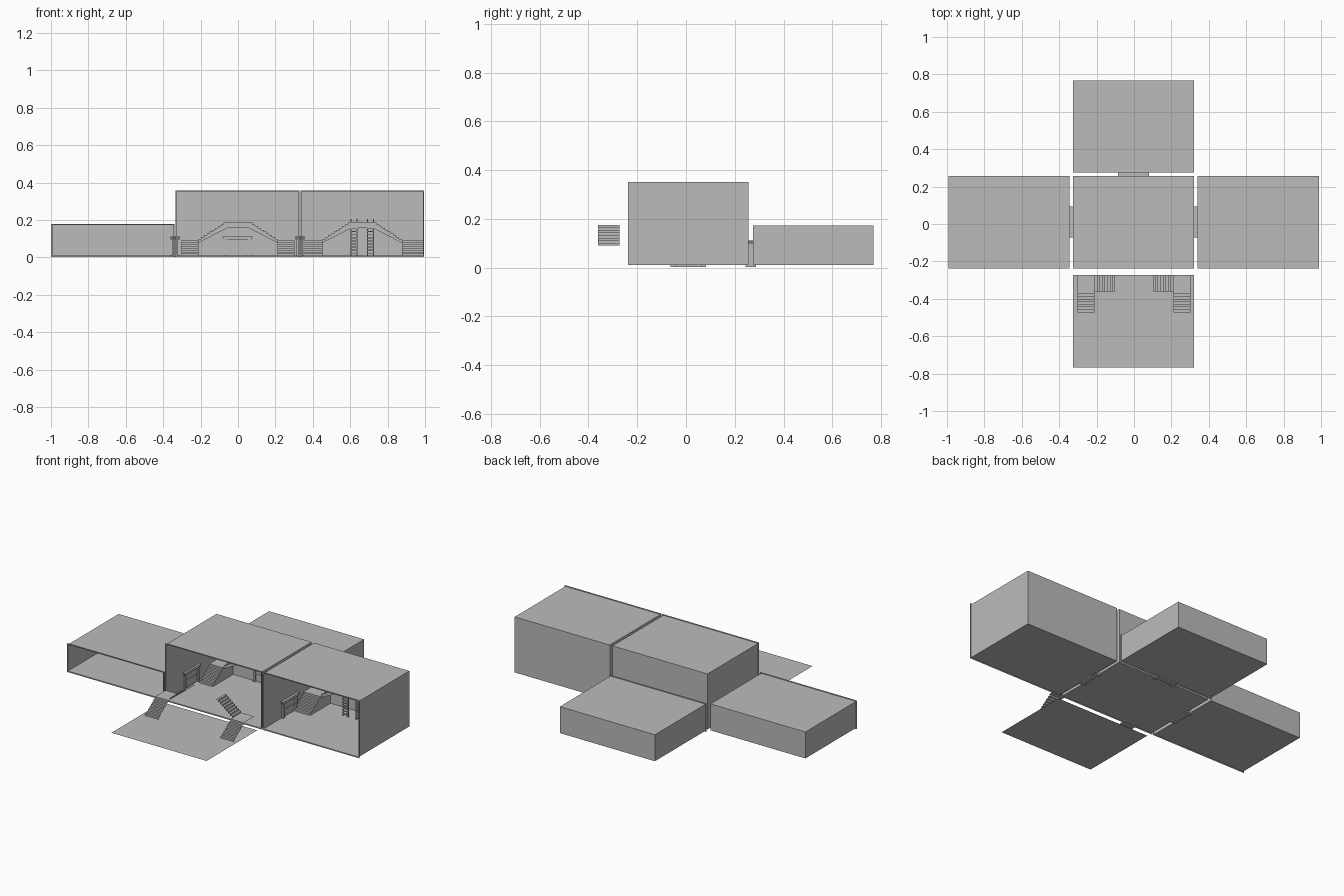
import bpy, bmesh
from mathutils import Matrix

if "Cube" in bpy.data.objects:
    bpy.data.objects.remove(bpy.data.objects["Cube"])

grey = bpy.data.materials.new("plain grey")
grey.diffuse_color = (0.5, 0.5, 0.5, 1)
grey.use_nodes = True
grey.node_tree.nodes["Principled BSDF"].inputs["Base Color"].default_value = grey.diffuse_color


def finish(bm, name):
    bmesh.ops.recalc_face_normals(bm, faces=bm.faces)
    me = bpy.data.meshes.new(name)
    bm.to_mesh(me)
    bm.free()
    me.materials.append(grey)
    ob = bpy.data.objects.new(name, me)
    bpy.context.collection.objects.link(ob)
    return ob


def sweep(bm, pts, axis, a, b, closed=True):
    """Extrude a profile along x (points are y,z) or along y (points are x,z)."""
    def put(p, t):
        return (t, p[0], p[1]) if axis == 'x' else (p[0], t, p[1])
    va = [bm.verts.new(put(p, a)) for p in pts]
    vb = [bm.verts.new(put(p, b)) for p in pts]
    n = len(pts)
    for i in range(n if closed else n - 1):
        j = (i + 1) % n
        bm.faces.new((va[i], va[j], vb[j], vb[i]))
    if closed:
        bm.faces.new(va)
        bm.faces.new(vb[::-1])


def box(bm, x0, x1, y0, y1, z0, z1):
    sweep(bm, [(x0, z0), (x1, z0), (x1, z1), (x0, z1)], 'y', y0, y1)


def steps(u0, z0, u1, z1, n):
    """Stepped line rising from (u0,z0) to (u1,z1)."""
    pts = [(u0, z0)]
    for i in range(n):
        u = u0 + (u1 - u0) * i / n
        z = z0 + (z1 - z0) * (i + 1) / n
        pts += [(u, z), (u + (u1 - u0) / n, z)]
    return pts


FLOOR = 0.01


# Rooms: thin shells, open to the front, with a flat rim round the opening
def room(name, x0, x1, y0, y1, h):
    bm = bmesh.new()
    p = [(x0, FLOOR), (x1, FLOOR), (x1, h), (x0, h)]
    sweep(bm, p, 'y', y0, y1)
    bm.normal_update()
    front = [f for f in bm.faces if all(abs(v.co.y - y0) < 1e-5 for v in f.verts)]
    bmesh.ops.delete(bm, geom=front, context='FACES_ONLY')
    finish(bm, name)
    bm = bmesh.new()
    r = 0.007
    q = [(x0 - r, FLOOR - r), (x1 + r, FLOOR - r), (x1 + r, h + r), (x0 - r, h + r)]
    vi = [bm.verts.new((x, y0, z)) for x, z in p]
    vo = [bm.verts.new((x, y0, z)) for x, z in q]
    for i in range(4):
        j = (i + 1) % 4
        bm.faces.new((vi[i], vi[j], vo[j], vo[i]))
    finish(bm, name + "_rim")


room("centre_room", -0.326, 0.322, -0.237, 0.256, 0.352)
room("right_room", 0.34, 0.988, -0.237, 0.256, 0.352)
room("left_room", -0.993, -0.346, -0.237, 0.256, 0.173)
room("back_room", -0.326, 0.322, 0.275, 0.768, 0.173)

# Front courtyard floor
bm = bmesh.new()
sweep(bm, [(-0.326, FLOOR), (0.322, FLOOR)], 'y', -0.766, -0.273, closed=False)
finish(bm, "front_floor")


# Double staircase with landings and a balcony, against the back wall
def staircase(name, cx, outer, back):
    mid = back - 0.088
    foot = mid - 0.112
    bm = bmesh.new()
    for s in (-1, 1):
        xa, xb = sorted((cx + s * 0.212, cx + s * outer))
        box(bm, xa, xb, mid, back, FLOOR, 0.09)
        sweep(bm, steps(foot, FLOOR, mid, 0.09, 8) + [(mid, FLOOR)], 'x', xa, xb)
    finish(bm, name + "_lower_flights")
    bm = bmesh.new()
    up = steps(-0.212, 0.09, -0.062, 0.187, 10)
    prof = [(-0.212, 0.078)] + up + [(-x, z) for x, z in up[::-1]]
    prof += [(0.212, 0.078), (0.058, 0.157), (-0.058, 0.157)]
    sweep(bm, [(cx + x, z) for x, z in prof], 'y', mid, back)
    finish(bm, name + "_balcony")
    return mid


staircase("centre_stairs", 0.0, 0.302, 0.256)
mid = staircase("right_stairs", 0.664, 0.324, 0.256)

# Bare stepped sheets on the front floor
for s, side in ((-1, "left"), (1, "right")):
    bm = bmesh.new()
    xa, xb = sorted((s * 0.212, s * 0.302))
    low = steps(-0.472, FLOOR, -0.361, 0.09, 8) + [(-0.273, 0.09)]
    sweep(bm, low, 'x', xa, xb, closed=False)
    sweep(bm, steps(s * 0.212, 0.09, s * 0.102, 0.175, 8), 'y', -0.361, -0.273, closed=False)
    finish(bm, side + "_front_steps")

# Ladders up to the right room's balcony
for s, side in ((-1, "left"), (1, "right")):
    bm = bmesh.new()
    c = 0.664 + s * 0.045
    for e in (-0.016, 0.016):
        box(bm, c + e - 0.003, c + e + 0.003, mid - 0.008, mid - 0.001, FLOOR, 0.206)
    for i in range(9):
        z = 0.02 + i * 0.0165
        box(bm, c - 0.016, c + 0.016, mid - 0.007, mid - 0.002, z, z + 0.005)
    finish(bm, side + "_ladder")


# Door frames passing through the paired walls
def door_frame(name, cx, cy, turned):
    bm = bmesh.new()
    for s in (-1, 1):
        a, b = sorted((s * 0.056, s * 0.07))
        box(bm, a, b, -0.017, 0.017, 0.003, 0.098)
        a, b = sorted((s * 0.053, s * 0.073))
        box(bm, a, b, -0.021, 0.021, 0.003, 0.014)
    lintel = [(-0.072, 0.096), (0.072, 0.096), (0.083, 0.112), (-0.083, 0.112)]
    sweep(bm, lintel, 'y', -0.024, 0.024)
    box(bm, -0.056, 0.056, -0.013, 0.013, 0.05, 0.056)
    box(bm, -0.056, 0.056, -0.013, 0.013, 0.003, 0.011)
    m = Matrix.Translation((cx, cy, 0))
    if turned:
        m = m @ Matrix.Rotation(1.5707963, 4, 'Z')
    bm.transform(m)
    finish(bm, name)


door_frame("back_door_frame", -0.002, 0.266, False)
door_frame("left_door_frame", -0.337, 0.01, True)
door_frame("right_door_frame", 0.331, 0.01, True)
